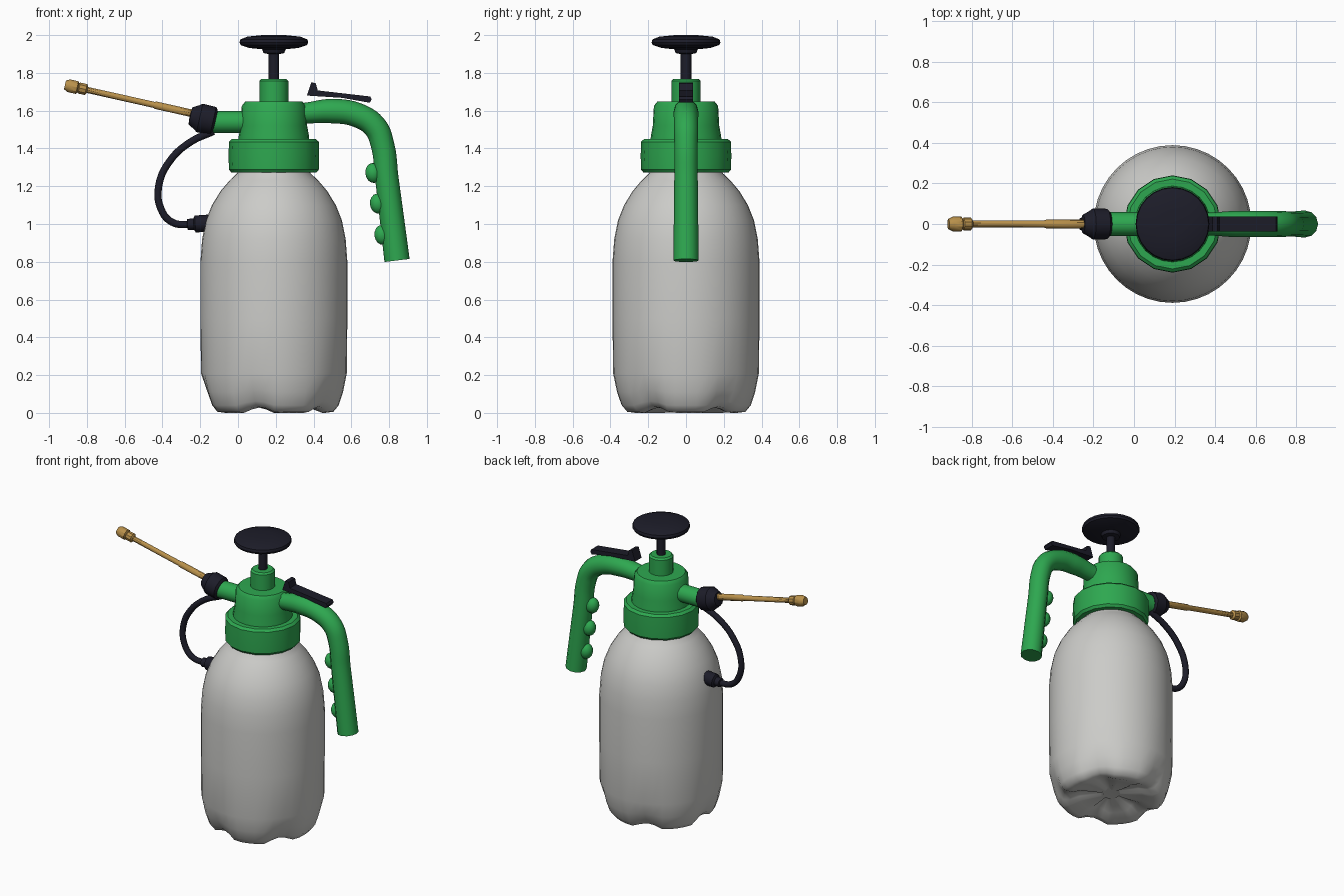
import bpy, bmesh, math
from mathutils import Matrix, Vector

cube = bpy.data.objects.get("Cube")
if cube:
    bpy.data.objects.remove(cube, do_unlink=True)

AXIS = 0.19  # x of the bottle's centre line


def material(name, rgb, roughness=0.5):
    m = bpy.data.materials.new(name)
    m.use_nodes = True
    m.diffuse_color = (*rgb, 1)
    bsdf = m.node_tree.nodes["Principled BSDF"]
    bsdf.inputs["Base Color"].default_value = (*rgb, 1)
    bsdf.inputs["Roughness"].default_value = roughness
    return m


GREEN = material("green plastic", (0.027, 0.39, 0.08))
WHITE = material("cloudy white plastic", (0.6, 0.6, 0.58))
BLACK = material("black plastic", (0.012, 0.012, 0.022))
BRASS = material("brass", (0.48, 0.28, 0.07))


def finish(name, mesh, mat, angle=35):
    """Smooth shading with sharp creases, then link."""
    mesh.materials.clear()
    mesh.materials.append(mat)
    for p in mesh.polygons:
        p.use_smooth = True
        p.material_index = 0
    mesh.set_sharp_from_angle(angle=math.radians(angle))
    ob = bpy.data.objects.new(name, mesh)
    bpy.context.scene.collection.objects.link(ob)
    return ob


def from_bmesh(name, bm, mat, angle=35):
    bmesh.ops.recalc_face_normals(bm, faces=bm.faces)
    mesh = bpy.data.meshes.new(name)
    bm.to_mesh(mesh)
    bm.free()
    return finish(name, mesh, mat, angle)


def lathe(name, profile, mat, sides=24, matrix=None, warp=None, angle=35):
    """Turn (radius, height) points round z, closing both ends."""
    bm = bmesh.new()
    rings = []
    for r, z in profile:
        ring = []
        for i in range(sides):
            a = math.tau * i / sides
            rr, zz = warp(r, z, a) if warp else (r, z)
            ring.append(bm.verts.new((rr * math.cos(a), rr * math.sin(a), zz)))
        rings.append(ring)
    for low, high in zip(rings, rings[1:]):
        for i in range(sides):
            j = (i + 1) % sides
            bm.faces.new((low[i], low[j], high[j], high[i]))
    bm.faces.new(rings[0][::-1])
    bm.faces.new(rings[-1])
    bm.transform(matrix or Matrix.Translation((AXIS, 0, 0)))
    return from_bmesh(name, bm, mat, angle)


def along(x, z, tilt=0):
    """Placement whose local z points to -x, raised by tilt degrees."""
    d = math.radians(tilt)
    q = Vector((-math.cos(d), 0, math.sin(d))).to_track_quat('Z', 'Y')
    return Matrix.Translation((x, 0, z)) @ q.to_matrix().to_4x4()


def tube(name, points, radius, mat, sides):
    """Round tube through (x, z, thickness) points in the middle plane."""
    cu = bpy.data.curves.new(name, 'CURVE')
    cu.dimensions = '3D'
    cu.bevel_depth = radius
    cu.bevel_resolution = sides // 2 - 2
    cu.resolution_u = 5
    cu.use_fill_caps = True
    sp = cu.splines.new('BEZIER')
    sp.bezier_points.add(len(points) - 1)
    for bp, (x, z, k) in zip(sp.bezier_points, points):
        bp.co = (x, 0, z)
        bp.radius = k
        bp.handle_left_type = bp.handle_right_type = 'AUTO'
    temp = bpy.data.objects.new(name + "_path", cu)
    bpy.context.scene.collection.objects.link(temp)
    graph = bpy.context.evaluated_depsgraph_get()
    mesh = bpy.data.meshes.new_from_object(temp.evaluated_get(graph))
    bpy.data.objects.remove(temp, do_unlink=True)
    return finish(name, mesh, mat, 45)


# Bottle with a five-footed base
def feet(r, z, a):
    fade = max(0, 1 - z / 0.2)
    dent = max(0, math.cos(5 * (a + math.radians(35)))) * fade
    return r * (1 - 0.07 * dent), z + 0.028 * dent


lathe("bottle", [(0.06, 0.04), (0.2, 0.025), (0.27, 0), (0.315, 0.006), (0.343, 0.04),
                 (0.366, 0.11), (0.386, 0.21), (0.389, 0.5), (0.389, 0.8), (0.38, 0.92),
                 (0.36, 1.02), (0.328, 1.1), (0.282, 1.175), (0.235, 1.23), (0.195, 1.268),
                 (0.18, 1.3)], WHITE, 40, warp=feet, angle=60)

# Screw collar, pump body and neck
lathe("collar", [(0.2, 1.272), (0.225, 1.272), (0.238, 1.288), (0.24, 1.36), (0.238, 1.435),
                 (0.222, 1.45), (0.15, 1.45)], GREEN, 16)
lathe("pump_body", [(0.188, 1.44), (0.186, 1.465), (0.176, 1.52), (0.17, 1.625),
                    (0.152, 1.648), (0.06, 1.65)], GREEN, 24)
lathe("pump_neck", [(0.077, 1.64), (0.077, 1.757), (0.066, 1.768), (0.03, 1.768)], GREEN, 16)

# Plunger
lathe("plunger_rod", [(0.028, 1.7), (0.028, 1.92)], BLACK, 12)
lathe("plunger_knob", [(0.03, 1.9), (0.055, 1.905), (0.062, 1.925), (0.13, 1.932),
                       (0.175, 1.947), (0.182, 1.96), (0.178, 1.977), (0.14, 1.992),
                       (0.06, 2.0)], BLACK, 24)

# Outlet, swivel nut, wand and nozzle tip
lathe("outlet_pipe", [(0.058, 0), (0.058, 0.24)], GREEN, 16, along(0.1, 1.54))
TILT = 12.6
lathe("swivel_nut", [(0.06, 0), (0.075, 0.012), (0.077, 0.085), (0.066, 0.1),
                     (0.046, 0.135), (0.02, 0.138)], BLACK, 12, along(-0.12, 1.543, TILT))
lathe("wand", [(0.021, 0), (0.021, 0.2), (0.017, 0.21), (0.017, 0.6)], BRASS, 10,
      along(-0.24, 1.585, TILT))
lathe("nozzle_tip", [(0.02, 0), (0.031, 0.008), (0.031, 0.045), (0.026, 0.05), (0.036, 0.056),
                     (0.036, 0.1), (0.025, 0.122), (0.012, 0.122)], BRASS, 10,
      along(-0.797, 1.71, TILT))

# Feed hose and its bottle connector
tube("hose", [(-0.13, 1.49, 1), (-0.25, 1.435, 1), (-0.36, 1.335, 1), (-0.42, 1.2, 1),
              (-0.408, 1.08, 1), (-0.35, 1.01, 1), (-0.24, 0.995, 1)], 0.02, BLACK, 10)
lathe("hose_connector", [(0.045, 0), (0.045, 0.075), (0.03, 0.083), (0.03, 0.115),
                         (0.02, 0.118)], BLACK, 12, along(-0.152, 1.005, -4))

# Handle with finger bumps
tube("handle", [(0.28, 1.58, 0.85), (0.37, 1.588, 0.9), (0.5, 1.598, 1.05), (0.63, 1.577, 1.05),
                (0.725, 1.515, 1.03), (0.765, 1.42, 1), (0.787, 1.25, 1), (0.842, 0.807, 1.08)],
     0.062, GREEN, 12)
for i, (x, z) in enumerate([(0.716, 1.27), (0.74, 1.108), (0.764, 0.942)]):
    bm = bmesh.new()
    bmesh.ops.create_uvsphere(bm, u_segments=14, v_segments=8, radius=1)
    bm.transform(Matrix.Translation((x, 0, z)) @ Matrix.Rotation(math.radians(-7), 4, 'Y')
                 @ Matrix.Diagonal((0.043, 0.043, 0.053, 1)))
    from_bmesh(f"finger_bump_{i + 1}", bm, GREEN)

# Trigger lever with an upturned heel
bm = bmesh.new()
side = [bm.verts.new((x, -0.036, z)) for x, z in
        [(0.365, 1.68), (0.388, 1.75), (0.412, 1.745), (0.422, 1.707),
         (0.7, 1.675), (0.708, 1.66), (0.698, 1.642), (0.55, 1.668)]]
face = bm.faces.new(side)
out = bmesh.ops.extrude_face_region(bm, geom=[face])
bmesh.ops.translate(bm, vec=(0, 0.072, 0),
                    verts=[v for v in out["geom"] if isinstance(v, bmesh.types.BMVert)])
from_bmesh("trigger", bm, BLACK, 20)
